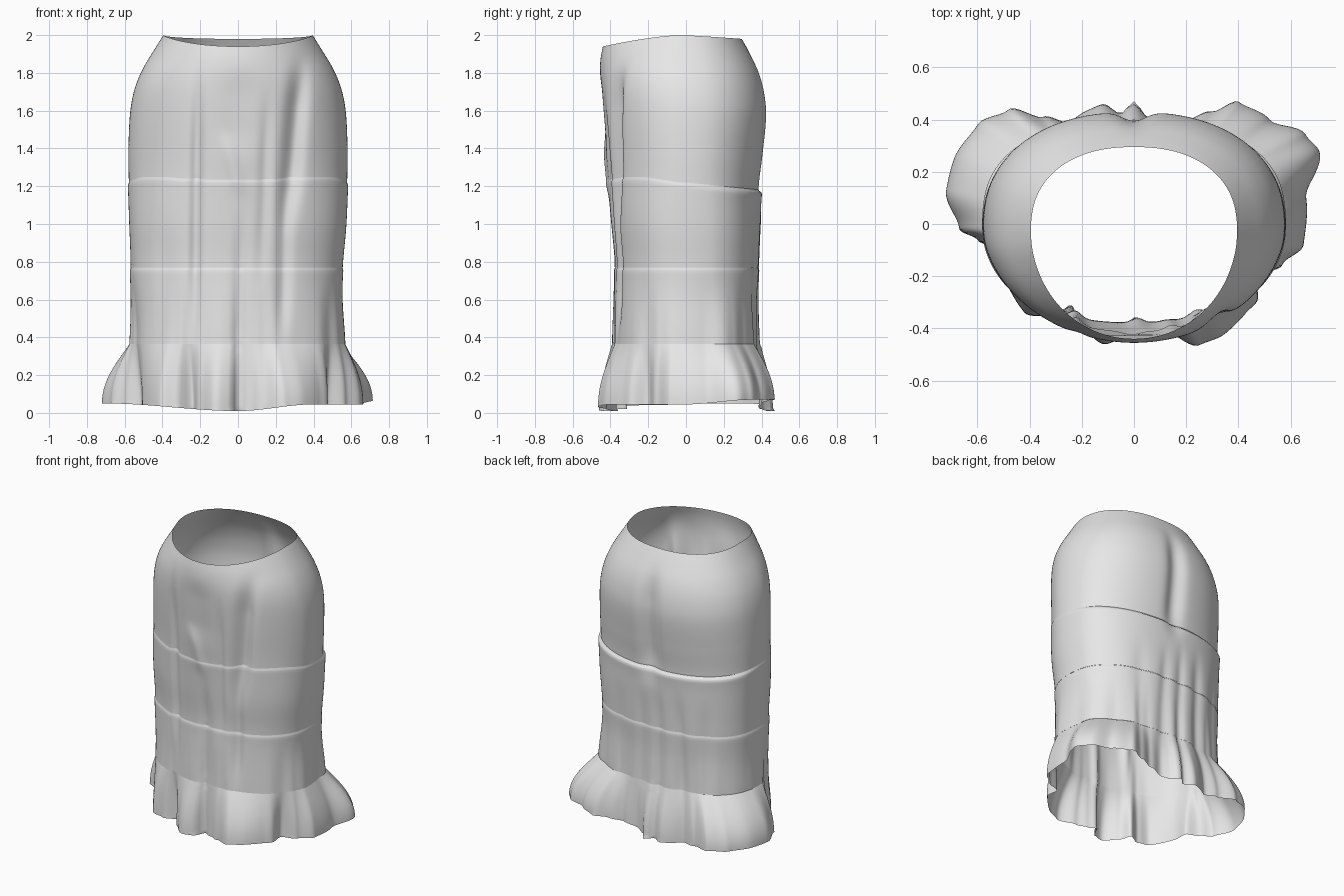
import bpy, bmesh, math

if "Cube" in bpy.data.objects:
    bpy.data.objects.remove(bpy.data.objects["Cube"])

COLS = 320
TAU = 2 * math.pi

# nominal height, half width, front y, back y, y of widest point
PROFILE = [
    (0.00, 0.585, -0.39, 0.39, 0.02), (0.37, 0.567, -0.385, 0.385, 0.02),
    (0.60, 0.557, -0.38, 0.38, 0.01), (0.80, 0.562, -0.378, 0.386, 0.01),
    (1.00, 0.573, -0.395, 0.388, 0.0), (1.22, 0.578, -0.412, 0.388, 0.0),
    (1.40, 0.58, -0.43, 0.41, 0.0), (1.60, 0.57, -0.447, 0.43, 0.0),
    (1.72, 0.546, -0.455, 0.418, -0.01), (1.82, 0.505, -0.457, 0.388, -0.02),
    (1.92, 0.445, -0.452, 0.338, -0.02), (2.00, 0.395, -0.44, 0.295, -0.02)]

# plan of the ruffled hem, counter-clockwise from the right side
HEM = [(0.66, 0.1), (0.71, 0.28), (0.66, 0.34), (0.52, 0.40), (0.4, 0.47), (0.3, 0.43),
       (0.2, 0.40), (0.1, 0.385), (0.05, 0.41), (0, 0.47), (-0.05, 0.42), (-0.12, 0.46),
       (-0.17, 0.44), (-0.25, 0.39), (-0.35, 0.41), (-0.48, 0.44), (-0.6, 0.38),
       (-0.69, 0.25), (-0.72, 0.13), (-0.67, -0.02), (-0.60, -0.06), (-0.51, -0.10),
       (-0.50, -0.2), (-0.42, -0.34), (-0.33, -0.36), (-0.24, -0.31), (-0.20, -0.39),
       (-0.12, -0.46), (-0.04, -0.44), (0.0, -0.36), (0.06, -0.39), (0.13, -0.42),
       (0.25, -0.465), (0.35, -0.42), (0.43, -0.34), (0.47, -0.30), (0.47, -0.2),
       (0.57, -0.155), (0.65, -0.08)]
HEM_POLAR = sorted((math.atan2(y, x) % TAU, math.hypot(x, y)) for x, y in HEM)
HEM_POLAR = ([(HEM_POLAR[-1][0] - TAU, HEM_POLAR[-1][1])] + HEM_POLAR
             + [(HEM_POLAR[0][0] + TAU, HEM_POLAR[0][1])])

# creases: side, x at top, x at bottom, width, depth, lowest and highest height
CREASES = [
    (-1, -0.21, -0.23, 0.030, 0.028, 0.30, 1.95), (-1, 0.34, 0.25, 0.050, 0.046, 0.90, 1.98),
    (-1, 0.25, 0.23, 0.035, 0.022, 0.30, 1.30), (-1, 0.02, 0.00, 0.03, 0.018, 0.10, 1.15),
    (-1, 0.16, 0.12, 0.03, 0.014, 0.60, 1.80), (-1, 0.0, 0.0, 0.11, 0.012, 1.30, 1.88),
    (-1, -0.08, 0.02, 0.04, -0.012, 1.10, 1.50), (-1, -0.40, -0.38, 0.06, 0.008, 0.2, 1.1),
    (1, 0.0, 0.0, 0.06, 0.036, 1.05, 1.95), (1, -0.06, -0.06, 0.03, 0.014, 0.1, 1.15),
    (1, 0.06, 0.08, 0.035, 0.012, 0.1, 1.1), (1, -0.20, -0.22, 0.04, 0.015, 0.1, 1.15),
    (1, 0.25, 0.24, 0.05, 0.008, 0.1, 1.1), (1, -0.38, -0.36, 0.04, 0.010, 0.1, 1.1)]


def smooth(t):
    t = min(1, max(0, t))
    return t * t * (3 - 2 * t)


def profile(s):
    """Smooth cubic reading of the body profile."""
    n = len(PROFILE)
    i = max(k for k in range(n - 1) if PROFILE[k][0] <= s + 1e-9)
    p, q = PROFILE[i], PROFILE[i + 1]
    before, after = PROFILE[max(i - 1, 0)], PROFILE[min(i + 2, n - 1)]
    h = q[0] - p[0]
    t = (s - p[0]) / h
    out = []
    for c in range(1, 5):
        m0 = (q[c] - before[c]) / (q[0] - before[0]) * h
        m1 = (after[c] - p[c]) / (after[0] - p[0]) * h
        out.append((2*t**3 - 3*t*t + 1) * p[c] + (t**3 - 2*t*t + t) * m0
                   + (3*t*t - 2*t**3) * q[c] + (t**3 - t*t) * m1)
    return out


def hem_radius(a):
    """Radius of the ruffled hem in direction a."""
    a %= TAU
    for (a0, r0), (a1, r1) in zip(HEM_POLAR, HEM_POLAR[1:]):
        if a0 <= a <= a1:
            return r0 + (r1 - r0) * smooth((a - a0) / (a1 - a0))
    return 0.5


# ruffle alone: hem radius minus its local average
STEPS = 720
HEM_TABLE = [hem_radius(TAU * i / STEPS) for i in range(STEPS)]
RUFFLE = [HEM_TABLE[i] - sum(HEM_TABLE[(i + k) % STEPS] for k in range(-36, 37)) / 73
          for i in range(STEPS)]


def height(s, x, y, c):
    """Real height: dipping waist, tilted seams, wavy hem."""
    front, back = max(0, -c), max(0, c)
    waist = -0.06 * front ** 1.5 - 0.02 * back
    seam = -0.10 * y if y > 0 else 0.03 * smooth(-y / 0.25) - 0.015 * smooth((-y - 0.3) / 0.12)
    if s > 1.22:
        k = (s - 1.22) / 0.78
        return s + waist * k ** 3 + seam * (1 - smooth(k))
    if s > 0.77:
        return s + seam * smooth((s - 0.77) / 0.45)
    if s < 0.365:
        hem = 0.01 + (0.04 * smooth(-x / 0.7) if x < 0 else
                      0.035 * smooth(x / 0.4) + 0.025 * smooth(x / 0.2) * smooth(y / 0.35))
        return s + hem * (1 - s / 0.365)
    return s


def point(s, a, top_seam):
    half, yf, yb, yc = profile(s)
    c, d = math.cos(a), math.sin(a)
    # boxier below the hips and at the back
    k = smooth((s - 0.9) / 0.5)
    e = (0.82 + 0.06 * k if d > 0 else 0.88 + 0.10 * k)
    e = 0.92 + (e - 0.92) * smooth(abs(d) * 3)
    x = half * math.copysign(abs(c) ** e, c)
    y = yc + math.copysign(abs(d) ** e, d) * ((yb - yc) if d > 0 else (yc - yf))
    x -= 0.008 * math.exp(-((s - 0.7) / 0.2) ** 2)
    # soft creases pressed into front and back
    for side, xt, xb, w, depth, z0, z1 in CREASES:
        if side * d > 0 and z0 < s < z1:
            k = (s - z0) / (z1 - z0)
            fade = smooth(k / 0.35) * smooth((1 - k) / 0.35)
            y -= side * depth * fade * math.exp(-((x - xb - (xt - xb) * k) / w) ** 2) \
                * smooth(abs(d) * 2)
    # each tier steps out just below its seam
    if top_seam:
        below = top_seam - s
        step = 0.006 + (0.016 * smooth(d * 1.5) if top_seam > 1 else 0)
        out = step * smooth(below / 0.02) * math.exp(-below / 0.2)
        x, y = x + out * c, y + out * d
    # flounce flares toward the hem plan, its folds running up past the seam
    if s < 0.77:
        ang = math.atan2(y, x) % TAU
        r = math.hypot(x, y)
        r += 0.22 * RUFFLE[int(ang / TAU * STEPS) % STEPS] * smooth((0.77 - s) / 0.4)
        if s < 0.365:
            r += (hem_radius(ang) - r) * math.sin((0.365 - s) / 0.365 * math.pi / 2)
        x, y = r * math.cos(ang), r * math.sin(ang)
    return x, y, height(s, x, y, d)


def tier(name, low, high, rows, top_seam, mat):
    """One horizontal panel of cloth lofted between two seams."""
    levels = [low + (high - low) * i / rows for i in range(rows + 1)]
    if top_seam:
        levels = sorted(levels + [high - 0.012, high - 0.006])
    bm = bmesh.new()
    rings = [[bm.verts.new(point(s, TAU * j / COLS, top_seam)) for j in range(COLS)]
             for s in levels]
    for lower, upper in zip(rings, rings[1:]):
        for j in range(COLS):
            k = (j + 1) % COLS
            bm.faces.new((lower[j], lower[k], upper[k], upper[j])).smooth = True
    # relax the folds a little, keeping the seams in place
    inner = [v for ring in rings[1:-3] for v in ring]
    for _ in range(2):
        bmesh.ops.smooth_vert(bm, verts=inner, factor=0.4,
                              use_axis_x=True, use_axis_y=True, use_axis_z=False)
    mesh = bpy.data.meshes.new(name)
    bm.to_mesh(mesh)
    bm.free()
    mesh.materials.append(mat)
    bpy.context.collection.objects.link(bpy.data.objects.new(name, mesh))


cloth = bpy.data.materials.new("light grey cloth")
cloth.diffuse_color = (0.8, 0.8, 0.8, 1)
cloth.use_nodes = True
cloth.node_tree.nodes["Principled BSDF"].inputs["Base Color"].default_value = cloth.diffuse_color

tier("hip_yoke", 1.22, 2.0, 44, None, cloth)
tier("upper_tier", 0.77, 1.22, 24, 1.22, cloth)
tier("lower_tier", 0.365, 0.77, 22, 0.77, cloth)
tier("hem_flounce", 0.0, 0.365, 24, None, cloth)
